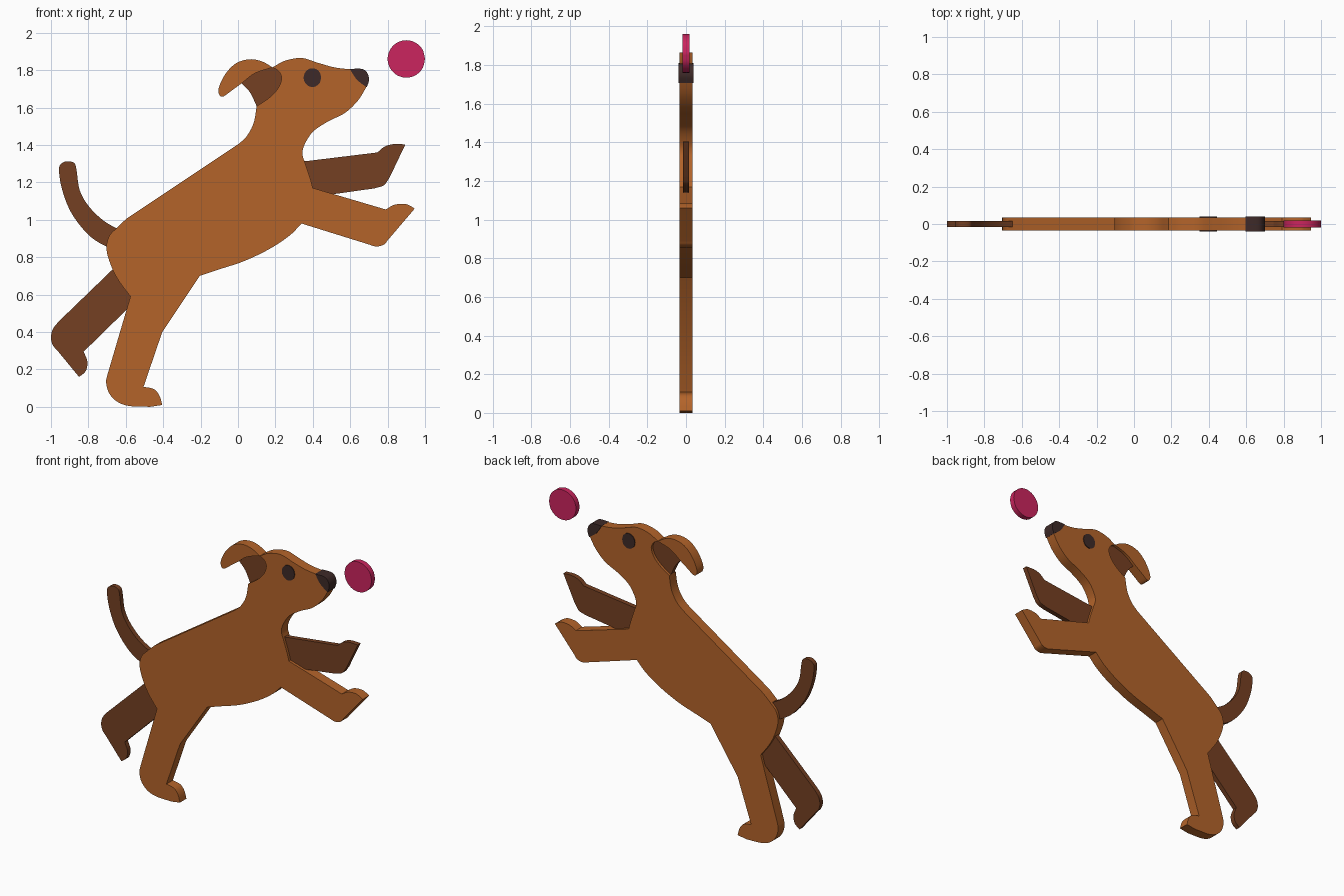
import bpy, bmesh, math
from mathutils import Vector


def material(name, color):
    m = bpy.data.materials.new(name)
    m.diffuse_color = (*color, 1)
    return m


TAN = material("tan", (0.456, 0.127, 0.023))
BROWN = material("brown", (0.178, 0.051, 0.016))
BLACK = material("black", (0.048, 0.023, 0.021))
PINK = material("pink", (0.597, 0.018, 0.112))


def spline(pts, n=5):
    """Smooth curve through the points; two points stay a straight line."""
    p = [Vector(q) for q in pts]
    if len(p) < 3:
        return p
    p = [2 * p[0] - p[1]] + p + [2 * p[-1] - p[-2]]
    out = []
    for a, b, c, d in zip(p, p[1:], p[2:], p[3:]):
        for i in range(n):
            t = i / n
            out.append(0.5 * (2 * b + (c - a) * t + (2 * a - 5 * b + 4 * c - d) * t * t
                              + (3 * b - a - 3 * c + d) * t ** 3))
    return out + [p[-2]]


def cutout(name, chains, half, mat):
    """Board of the given half thickness; chains are smooth runs joined at corners."""
    loop = []
    for chain in chains:
        for q in spline(chain):
            if not loop or (q - loop[-1]).length > 1e-4:
                loop.append(q)
    if (loop[0] - loop[-1]).length < 1e-4:
        loop.pop()
    bm = bmesh.new()
    face = bm.faces.new([bm.verts.new((q.x, -half, q.y)) for q in loop])
    ext = bmesh.ops.extrude_face_region(bm, geom=[face], use_keep_orig=True)
    moved = [v for v in ext["geom"] if isinstance(v, bmesh.types.BMVert)]
    bmesh.ops.translate(bm, verts=moved, vec=(0, 2 * half, 0))
    bmesh.ops.recalc_face_normals(bm, faces=bm.faces)
    me = bpy.data.meshes.new(name)
    bm.to_mesh(me)
    bm.free()
    me.materials.append(mat)
    ob = bpy.data.objects.new(name, me)
    bpy.context.collection.objects.link(ob)
    bpy.ops.object.select_all(action='DESELECT')
    ob.select_set(True)
    bpy.context.view_layer.objects.active = ob
    bpy.ops.object.shade_smooth_by_angle(angle=math.radians(30))
    return ob


def ring(cx, cz, rx, rz, n):
    return [(cx + rx * math.cos(2 * math.pi * i / n), cz + rz * math.sin(2 * math.pi * i / n))
            for i in range(n + 1)]


THICK, THIN, DETAIL = 0.034, 0.016, 0.039

# Head, chest, near legs and back in one outline
head = [[(.185, 1.815), (.25, 1.85), (.34, 1.865), (.425, 1.84), (.515, 1.815), (.60, 1.805),
         (.66, 1.803), (.69, 1.78), (.698, 1.745), (.675, 1.69), (.635, 1.63), (.57, 1.57),
         (.48, 1.525), (.40, 1.47), (.355, 1.40), (.345, 1.35), (.36, 1.30), (.385, 1.225),
         (.40, 1.17)]]
near_arm = [[(.79, 1.055), (.835, 1.08), (.89, 1.085), (.92, 1.075), (.945, 1.06)],
            [(.80, .89), (.78, .867), (.74, .857), (.70, .868)]]
belly = [[(.34, .98), (.275, .915), (.17, .845), (.035, .78), (-.10, .735), (-.205, .70)],
         [(-.205, .70), (-.405, .40)]]
near_leg = [[(-.505, .107), (-.45, .095), (-.42, .06), (-.405, .01)],
            [(-.47, 0), (-.585, .005), (-.65, .03), (-.69, .075), (-.705, .13), (-.70, .165)]]
back = [[(-.575, .59), (-.635, .67), (-.675, .745), (-.703, .84), (-.69, .91), (-.65, .955),
         (-.595, 1.007)],
        [(0, 1.403), (.045, 1.445), (.083, 1.515), (.10, 1.607)]]
ear_seam = [[(.10, 1.607), (.17, 1.655), (.215, 1.705), (.233, 1.757), (.217, 1.795), (.185, 1.815)]]
cutout("body", head + near_arm + belly + near_leg + back + ear_seam, THICK, TAN)

# Ear: folded flap and recessed inner piece
cutout("ear_flap", [[(.185, 1.815), (.125, 1.848), (.06, 1.858), (-.01, 1.837), (-.067, 1.78),
                     (-.103, 1.705), (-.098, 1.665), (-.077, 1.66), (-.035, 1.69), (.02, 1.73)],
                    [(.02, 1.73), (.09, 1.783), (.185, 1.815)]], THICK, TAN)
cutout("inner_ear", [[(.02, 1.73), (.065, 1.68), (.10, 1.607)],
                     [(.17, 1.65), (.22, 1.70), (.24, 1.757), (.22, 1.795), (.185, 1.815)],
                     [(.185, 1.815), (.09, 1.79), (.02, 1.735)]], THIN, BROWN)

# Tail
cutout("tail", [[(-.63, .84), (-.705, .858), (-.80, .92), (-.89, 1.035), (-.94, 1.16), (-.957, 1.265),
                 (-.945, 1.30), (-.912, 1.313), (-.875, 1.303), (-.863, 1.265), (-.847, 1.16),
                 (-.80, 1.075), (-.725, 1.00), (-.65, .955), (-.61, .94)]], THIN, BROWN)

# Far limbs
cutout("far_back_leg", [[(-.60, .80), (-.67, .735)],
                        [(-.96, .455), (-.99, .415), (-1.0, .37), (-.99, .33), (-.965, .30)],
                        [(-.85, .16), (-.815, .19), (-.805, .24), (-.825, .295)],
                        [(-.59, .525), (-.54, .575)]], THIN, BROWN)
cutout("far_front_leg", [[(.34, 1.315), (.36, 1.313)],
                         [(.745, 1.36), (.785, 1.392), (.835, 1.405), (.895, 1.403)],
                         [(.81, 1.225), (.78, 1.185), (.73, 1.168)],
                         [(.495, 1.135), (.38, 1.165)]], THIN, BROWN)

# Face details
cutout("nose", [[(.597, 1.807), (.665, 1.806), (.693, 1.782), (.70, 1.745), (.688, 1.708)],
                [(.688, 1.708), (.635, 1.75), (.597, 1.807)]], DETAIL, BLACK)
cutout("eye", [ring(.398, 1.76, .047, .05, 10)], DETAIL, BLACK)

# Ball
cutout("ball", [ring(.9, 1.86, .1, .1, 12)], .018, PINK)
